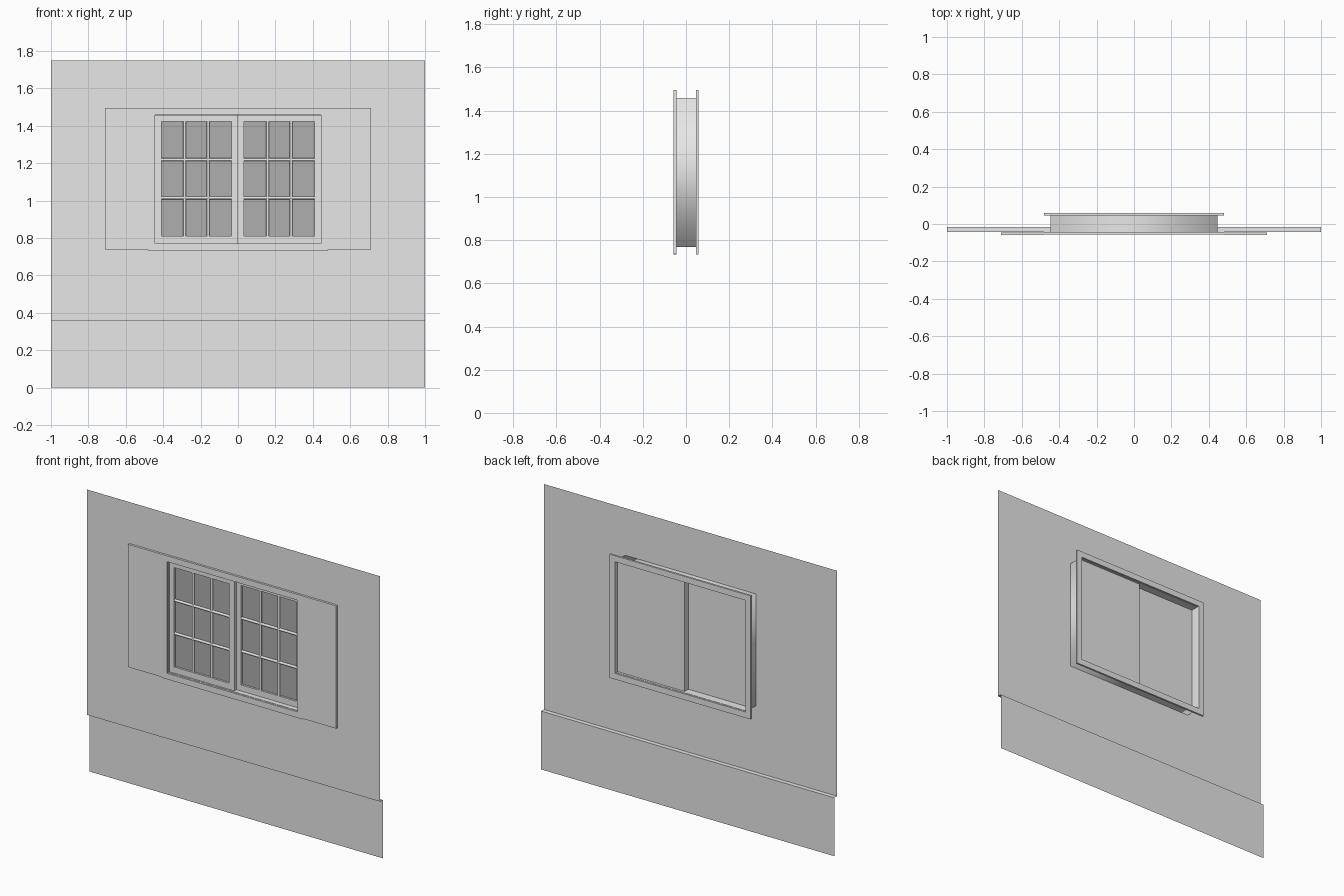
import bpy, bmesh, math
from mathutils import Matrix

if "Cube" in bpy.data.objects:
    bpy.data.objects.remove(bpy.data.objects["Cube"], do_unlink=True)


def material(name, value):
    m = bpy.data.materials.new(name)
    m.use_nodes = True
    colour = (value, value, value, 1)
    m.diffuse_color = colour
    m.node_tree.nodes["Principled BSDF"].inputs["Base Color"].default_value = colour
    return m


PAINT = material("pale grey", 0.8)
GLASS = material("dark grey glass", 0.43)


def finish(name, bm, mat, recalc=True):
    if recalc:
        bmesh.ops.recalc_face_normals(bm, faces=bm.faces)
    me = bpy.data.meshes.new(name)
    bm.to_mesh(me)
    bm.free()
    me.materials.append(mat)
    ob = bpy.data.objects.new(name, me)
    bpy.context.collection.objects.link(ob)
    return ob


def loop(bm, rect, y):
    x0, x1, z0, z1 = rect
    return [bm.verts.new((x, y, z)) for x, z in ((x0, z0), (x1, z0), (x1, z1), (x0, z1))]


def bridge(bm, a, b):
    for i in range(4):
        j = (i + 1) % 4
        bm.faces.new((a[i], a[j], b[j], b[i]))


def box(name, rect, y0, y1, mat=PAINT):
    bm = bmesh.new()
    a, b = loop(bm, rect, y0), loop(bm, rect, y1)
    bm.faces.new(a)
    bm.faces.new(b)
    bridge(bm, a, b)
    return finish(name, bm, mat)


def ring(name, outer, inner, y0, y1):
    """Rectangular frame with a rectangular opening."""
    bm = bmesh.new()
    a, b = loop(bm, outer, y0), loop(bm, inner, y0)
    c, d = loop(bm, inner, y1), loop(bm, outer, y1)
    for p, q in ((a, b), (b, c), (c, d), (d, a)):
        bridge(bm, p, q)
    return finish(name, bm, PAINT)


def inset(rect, d):
    return (rect[0] + d, rect[1] - d, rect[2] + d, rect[3] - d)


WALL_Y, SKIRT_Y, STEP_Z = -0.044, -0.017, 0.36
FRONT, BACK = -0.058, 0.058
opening = (-0.445, 0.445, 0.77, 1.458)
casing = inset(opening, -0.037)

# Thin wall with a window hole, a step, and a recessed lower skirt
bm = bmesh.new()
outer = loop(bm, (-1, 1, STEP_Z, 1.75), WALL_Y)
bridge(bm, outer, loop(bm, inset(opening, -0.021), WALL_Y))
step = [bm.verts.new((x, SKIRT_Y, STEP_Z)) for x in (-1, 1)]
foot = [bm.verts.new((x, SKIRT_Y, 0)) for x in (-1, 1)]
bm.faces.new((step[0], step[1], outer[1], outer[0]))
bm.faces.new((foot[0], foot[1], step[1], step[0]))
finish("wall", bm, PAINT, recalc=False)

# Casings on both sides and the lining between them
ring("front_casing", casing, opening, FRONT + 0.001, WALL_Y)
ring("back_casing", casing, opening, 0.046, BACK)
ring("lining", opening, inset(opening, 0.002), WALL_Y - 0.002, 0.048)

# Softly shaded outer sleeve
bm = bmesh.new()
sleeve_rect = inset(opening, -0.001)
bridge(bm, loop(bm, sleeve_rect, WALL_Y), loop(bm, sleeve_rect, 0.046))
sleeve = finish("sleeve", bm, PAINT, recalc=False)
sleeve.data.shade_smooth()

# Flat side panels beside the window
for side, word in ((1, "left"), (-1, "right")):
    xs = sorted((side * 0.482, side * 0.71))
    box(word + "_side_panel", (xs[0], xs[1], 0.738, 1.495), FRONT, WALL_Y - 0.0005)


def bar(name, x0, x1, z0, z1, y):
    """Round glazing bar from one end to the other."""
    length = max(x1 - x0, z1 - z0)
    bm = bmesh.new()
    bmesh.ops.create_cone(bm, cap_ends=True, segments=8, radius1=0.008,
                          radius2=0.008, depth=length)
    if x1 > x0:
        bmesh.ops.rotate(bm, verts=bm.verts, matrix=Matrix.Rotation(math.pi / 2, 3, 'Y'))
    bmesh.ops.translate(bm, verts=bm.verts, vec=((x0 + x1) / 2, y, (z0 + z1) / 2))
    ob = finish(name, bm, PAINT)
    for p in ob.data.polygons:
        p.use_smooth = len(p.vertices) == 4


def sash(word, x0, x1, pane_x, y0, y1):
    """Sliding sash with six panes and a solid back."""
    pane = (pane_x[0], pane_x[1], 0.81, 1.423)
    pane_y = y0 + 0.014
    ring(word + "_sash_frame", (x0, x1, opening[2], opening[3]), pane, y0, pane_y)
    box(word + "_sash_back", (x0, x1, opening[2], opening[3]), pane_y, y1)
    box(word + "_glass", pane, pane_y - 0.002, pane_y + 0.002, GLASS)
    for i in (1, 2):
        x = pane[0] + (pane[1] - pane[0]) * i / 3
        z = pane[2] + (pane[3] - pane[2]) * i / 3
        bar(f"{word}_upright_bar_{i}", x, x, pane[2], pane[3], pane_y - 0.006)
        bar(f"{word}_cross_bar_{i}", pane[0], pane[1], z, z, pane_y - 0.006)


# The two sashes run on separate tracks
sash("right", -0.445, 0.0, (-0.41, -0.035), -0.036, -0.002)
sash("left", -0.015, 0.445, (0.032, 0.41), -0.015, 0.034)
